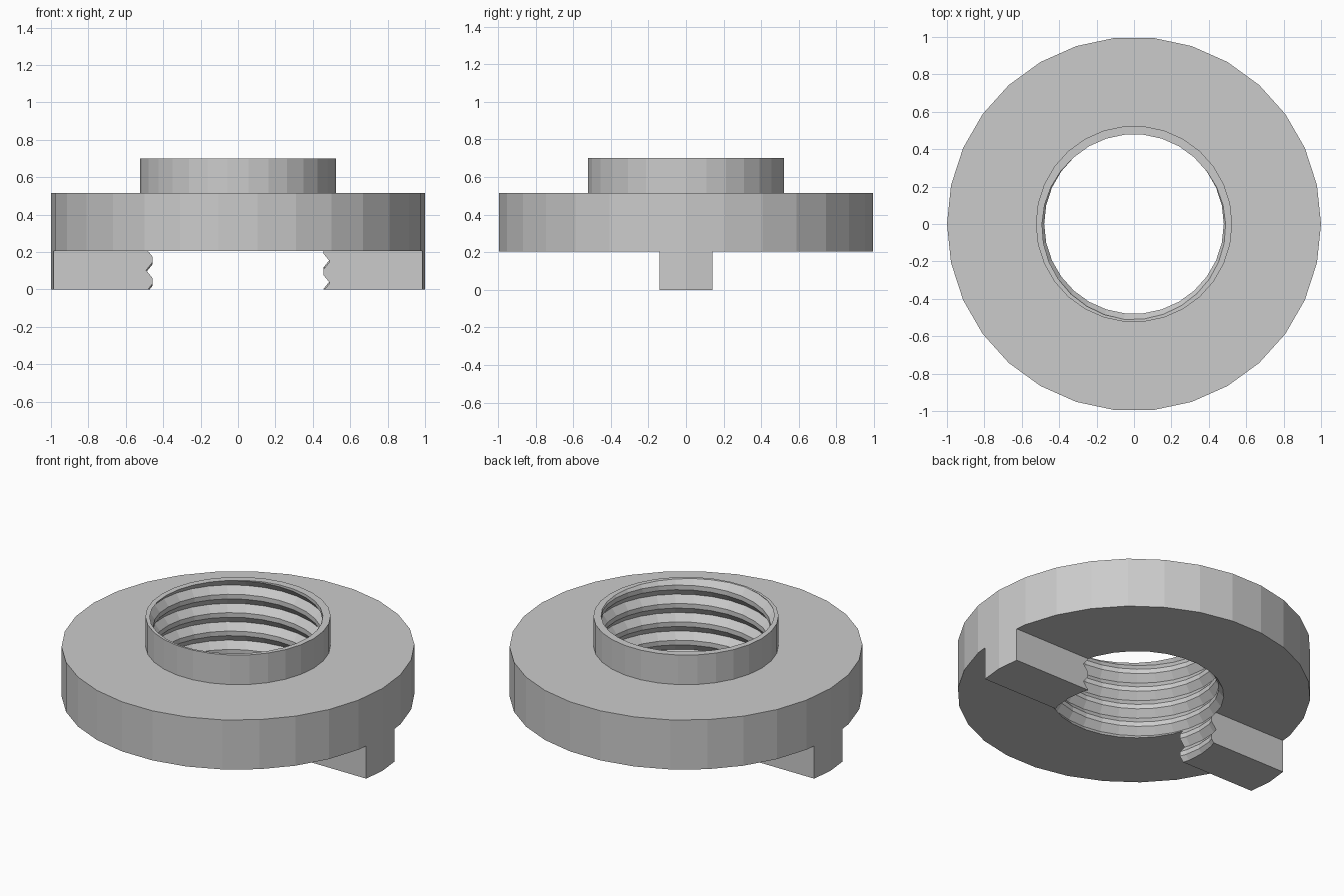
import bpy
import bmesh
from math import cos, sin, tau

SIDES = 30
PITCH = 0.115
BORE_R, ROOT_R = 0.48, 0.513
GROOVE_HALF = 0.043
KEY_HALF, KEY_H = 0.14, 0.205

cube = bpy.data.objects.get("Cube")
if cube:
    bpy.data.objects.remove(cube, do_unlink=True)

grey = bpy.data.materials.new("plain_grey")
grey.use_nodes = True
colour = (0.6, 0.6, 0.6, 1)
grey.diffuse_color = colour
grey.node_tree.nodes["Principled BSDF"].inputs["Base Color"].default_value = colour


def make_object(name, bm):
    bmesh.ops.recalc_face_normals(bm, faces=bm.faces[:])
    mesh = bpy.data.meshes.new(name)
    bm.to_mesh(mesh)
    bm.free()
    mesh.materials.append(grey)
    obj = bpy.data.objects.new(name, mesh)
    bpy.context.collection.objects.link(obj)
    return obj


def turned(name, profile):
    """Solid of revolution with flat end caps."""
    bm = bmesh.new()
    rings = [[bm.verts.new((r * cos(tau * i / SIDES), r * sin(tau * i / SIDES), z))
              for i in range(SIDES)] for r, z in profile]
    for low, high in zip(rings, rings[1:]):
        for i in range(SIDES):
            j = (i + 1) % SIDES
            bm.faces.new((low[i], low[j], high[j], high[i]))
    bm.faces.new(rings[0])
    bm.faces.new(rings[-1])
    return make_object(name, bm)


def box(name, size, centre):
    bm = bmesh.new()
    bmesh.ops.create_cube(bm, size=1)
    bmesh.ops.scale(bm, vec=size, verts=bm.verts[:])
    bmesh.ops.translate(bm, vec=centre, verts=bm.verts[:])
    return make_object(name, bm)


def thread_tap(name, start, turns):
    """Right-handed threaded rod; each turn joins the one above at the seam."""
    profile = [(BORE_R, -GROOVE_HALF), (ROOT_R, 0), (BORE_R, GROOVE_HALF)]
    n = len(profile)
    rows = n * turns
    bm = bmesh.new()
    cols = []
    for j in range(SIDES):
        a = tau * j / SIDES
        col = []
        for i in range(rows + n):
            r, dz = profile[i % n]
            z = start + PITCH * (i // n + j / SIDES) + dz
            col.append(bm.verts.new((r * cos(a), r * sin(a), z)))
        cols.append(col)
    # The last column meets the first one a whole turn higher
    for j in range(SIDES):
        last = j == SIDES - 1
        nxt = cols[0][n:] if last else cols[j + 1]
        for i in range(min(len(cols[j]), len(nxt)) - 1):
            bm.faces.new((cols[j][i], nxt[i], nxt[i + 1], cols[j][i + 1]))
    # Drop the unused top of the final columns and close both ends
    for j in range(1, SIDES):
        for v in cols[j][rows:]:
            bm.verts.remove(v)
    bmesh.ops.delete(bm, geom=[v for v in bm.verts if not v.link_faces], context='VERTS')
    edges = [e for e in bm.edges if e.is_boundary]
    middle = start + PITCH * turns / 2
    low = bm.verts.new((0, 0, start - 0.1))
    high = bm.verts.new((0, 0, start + PITCH * (turns + 1) + 0.1))
    for e in edges:
        tip = low if e.verts[0].co.z < middle else high
        bm.faces.new((e.verts[0], e.verts[1], tip))
    return make_object(name, bm)


def cut(target, cutter):
    cutter.hide_render = True
    mod = target.modifiers.new("cut", 'BOOLEAN')
    mod.operation = 'DIFFERENCE'
    mod.solver = 'EXACT'
    mod.object = cutter
    bpy.context.view_layer.objects.active = target
    bpy.ops.object.modifier_apply(modifier=mod.name)
    bpy.data.objects.remove(cutter, do_unlink=True)


# Flange and collar in one turned piece
nut = turned("flanged_nut", [(1, 0), (1, 0.515), (0.525, 0.515), (0.525, 0.7)])

# Clear both sides of the underside, leaving the cross key
for side in (-1, 1):
    cut(nut, box("key_cutter", (3, 2, 1), (0, side * (KEY_HALF + 1), KEY_H - 0.5)))

# Threaded bore
cut(nut, thread_tap("thread_cutter", 0.04 - 3 * PITCH, 12))

for poly in nut.data.polygons:
    poly.use_smooth = False
